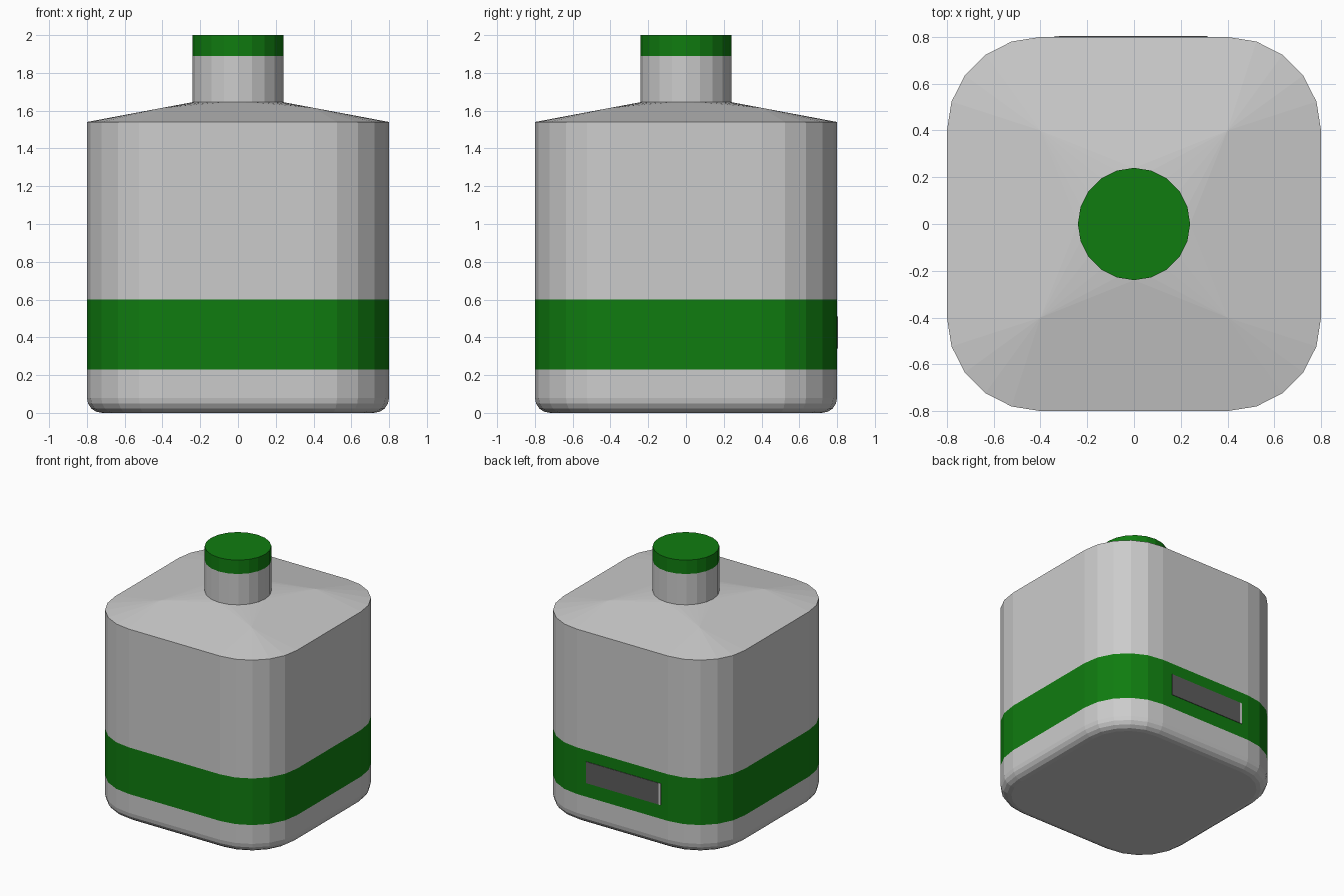
import bpy, bmesh, math

if "Cube" in bpy.data.objects:
    bpy.data.objects.remove(bpy.data.objects["Cube"])


def material(name, color):
    m = bpy.data.materials.new(name)
    m.diffuse_color = (*color, 1)
    m.use_nodes = True
    m.node_tree.nodes["Principled BSDF"].inputs["Base Color"].default_value = m.diffuse_color
    return m


GREY = material("light grey", (0.60, 0.60, 0.60))
GREEN = material("green", (0.005, 0.202, 0.005))
DARK = material("dark grey", (0.11, 0.11, 0.11))


def finish(name, bm, mats, rule=None):
    bmesh.ops.remove_doubles(bm, verts=bm.verts, dist=1e-5)
    bmesh.ops.dissolve_degenerate(bm, edges=bm.edges, dist=1e-5)
    bmesh.ops.recalc_face_normals(bm, faces=bm.faces)
    if rule:
        for f in bm.faces:
            f.material_index = rule(f.calc_center_median().z)
    me = bpy.data.meshes.new(name)
    bm.to_mesh(me)
    bm.free()
    for m in mats:
        me.materials.append(m)
    ob = bpy.data.objects.new(name, me)
    bpy.context.collection.objects.link(ob)
    return ob


def ring(bm, centre, radius, z):
    """Rounded square: four corner arcs of five segments each."""
    vs = []
    for q in range(4):
        a0 = q * math.pi / 2
        sx = 1 if q in (0, 3) else -1
        sy = 1 if q in (0, 1) else -1
        for i in range(6):
            a = a0 + i * math.pi / 10
            vs.append(bm.verts.new((sx * centre + radius * math.cos(a),
                                    sy * centre + radius * math.sin(a), z)))
    return vs


def loft(bm, rings, cap_start, cap_end):
    for a, b in zip(rings, rings[1:]):
        n = len(a)
        for i in range(n):
            j = (i + 1) % n
            bm.faces.new((a[i], a[j], b[j], b[i]))
    if cap_start:
        bm.faces.new(rings[0][::-1])
    if cap_end:
        bm.faces.new(rings[-1])


# Body: rounded foot, straight walls with a green band, sloped shoulder
bm = bmesh.new()
rings = []
foot = 0.08
for i in range(5):
    t = i * math.pi / 8
    rings.append(ring(bm, 0.4, 0.4 - foot * (1 - math.sin(t)), foot * (1 - math.cos(t))))
for z in (0.23, 0.60, 1.54):
    rings.append(ring(bm, 0.4, 0.4, z))
rings.append(ring(bm, 0.4, 0.0, 1.615))
rings.append(ring(bm, 0.0, 0.24, 1.645))
loft(bm, rings, True, False)
finish("bottle_body", bm, [GREY, GREEN], lambda z: 1 if 0.23 < z < 0.60 else 0)

# Neck with a green cap on top
bm = bmesh.new()
loft(bm, [ring(bm, 0, 0.24, z) for z in (1.645, 1.89, 2.0)], False, True)
finish("neck_and_cap", bm, [GREY, GREEN], lambda z: 1 if z > 1.89 else 0)


# Thin plates on the back of the band
def plate(name, x0, x1, z0, z1, mat):
    bm = bmesh.new()
    bmesh.ops.create_cube(bm, size=1)
    for v in bm.verts:
        v.co = ((x0 + x1) / 2 + v.co.x * (x1 - x0), 0.801 + v.co.y * 0.006,
                (z0 + z1) / 2 + v.co.z * (z1 - z0))
    finish(name, bm, [mat])


plate("back_panel", -0.32, 0.315, 0.34, 0.51, DARK)
plate("back_panel_edge", -0.34, -0.32, 0.34, 0.51, GREY)
